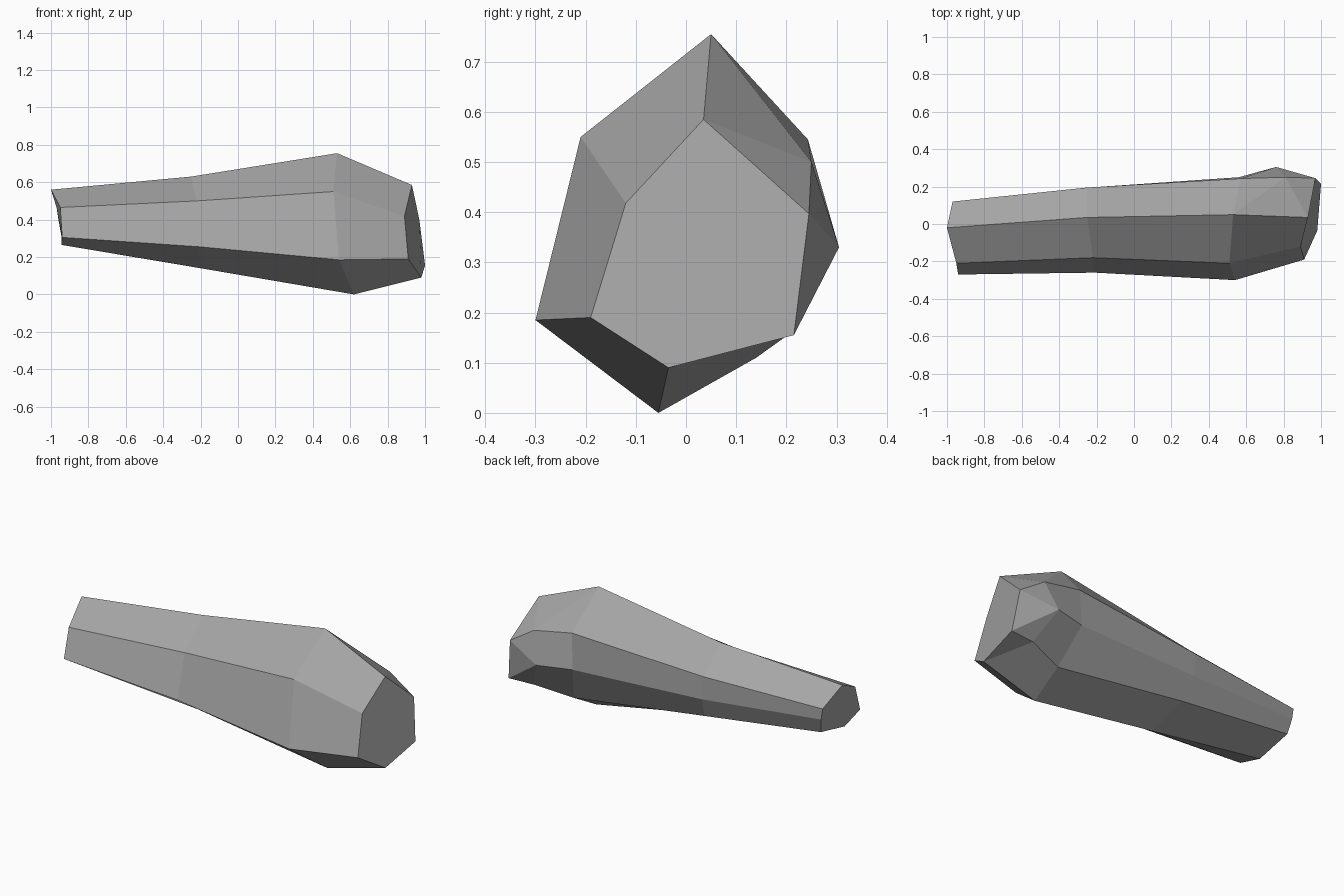
import bpy
import bmesh

cube = bpy.data.objects.get("Cube")
if cube:
    bpy.data.objects.remove(cube, do_unlink=True)

# Single stone colour
stone = bpy.data.materials.new("stone grey")
stone.use_nodes = True
grey = (0.38, 0.38, 0.38, 1.0)
stone.diffuse_color = grey
stone.node_tree.nodes["Principled BSDF"].inputs["Base Color"].default_value = grey
stone.node_tree.nodes["Principled BSDF"].inputs["Roughness"].default_value = 0.9

# Cross-sections, ordered: top, front upper, front lower, bottom,
# back lower, back middle, back upper
narrow_end = [(-1.0, -.02, .56), (-.95, -.21, .465), (-.94, -.27, .305), (-.945, -.12, .265),
              (-.945, .10, .315), (-.96, .12, .40), (-.97, .12, .465)]
waist = [(-.25, .035, .63), (-.22, -.18, .50), (-.21, -.26, .255), (-.20, -.09, .14),
         (-.21, .13, .225), (-.24, .195, .355), (-.25, .195, .49)]
shoulder = [(.53, .05, .755), (.51, -.21, .55), (.54, -.30, .185), (.62, -.055, 0.0),
            (.63, .14, .11), (.56, .25, .335), (.57, .243, .545)]
# Wide end has six corners: no back middle one
wide_end = [(.93, .035, .585), (.89, -.12, .418), (.91, -.19, .19), (.98, -.035, .09),
            (1.0, .215, .155), (.97, .245, .397)]

bm = bmesh.new()


def ring(points):
    return [bm.verts.new(p) for p in points]


a, b, c, d = (ring(r) for r in (narrow_end, waist, shoulder, wide_end))

# Tapered shaft
for r, s in ((a, b), (b, c)):
    for i in range(7):
        j = (i + 1) % 7
        bm.faces.new((r[i], r[j], s[j], s[i]))

# Front and underside of the head
for i in range(3):
    bm.faces.new((c[i], c[i + 1], d[i + 1], d[i]))

# Knobbly back of the head
ridge, peak, heel = ring([(.81, .25, .50), (.76, .305, .33), (.845, .20, .153)])
for face in ((c[0], d[0], ridge), (d[0], d[5], ridge), (c[0], ridge, c[6]),
             (c[6], ridge, peak, c[5]), (ridge, d[5], peak), (d[5], d[4], peak),
             (c[5], peak, heel, c[4]), (peak, d[4], heel),
             (c[4], heel, d[3], c[3]), (heel, d[4], d[3])):
    bm.faces.new(face)

# End caps
bm.faces.new(a)
bm.faces.new(d)
bmesh.ops.recalc_face_normals(bm, faces=bm.faces)

mesh = bpy.data.meshes.new("stone_shard")
bm.to_mesh(mesh)
bm.free()
mesh.materials.append(stone)
shard = bpy.data.objects.new("stone_shard", mesh)
bpy.context.collection.objects.link(shard)
